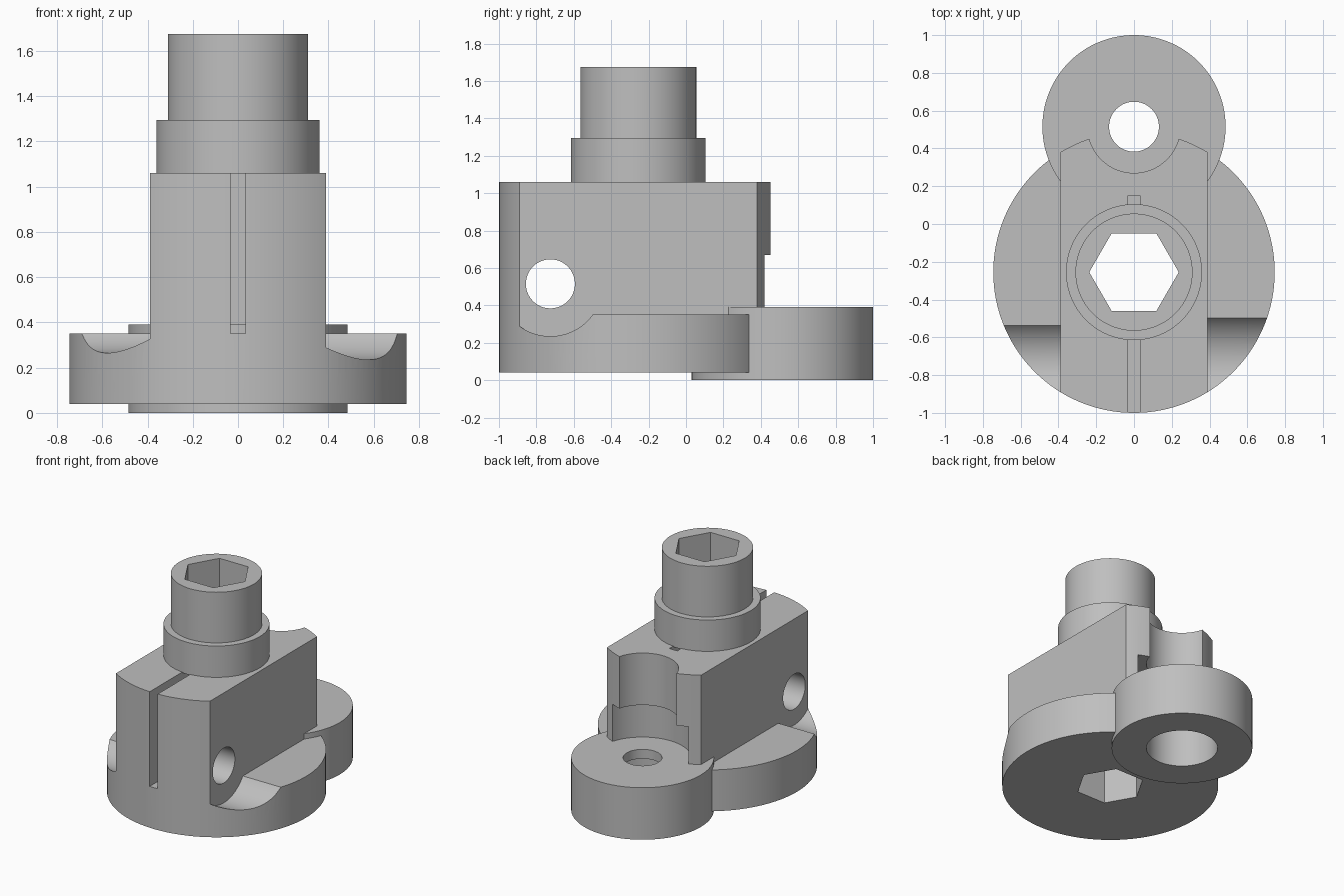
import bpy, bmesh
from math import cos, sin, pi, asin

if "Cube" in bpy.data.objects:
    bpy.data.objects.remove(bpy.data.objects["Cube"])

# One plain grey for the whole machined part
grey = bpy.data.materials.new("machined grey")
grey.use_nodes = True
colour = (0.52, 0.52, 0.52, 1)
grey.diffuse_color = colour
grey.node_tree.nodes["Principled BSDF"].inputs["Base Color"].default_value = colour


def arc(u, v, r, start=0, end=2 * pi, n=96):
    """Points on a circle; a full turn leaves out the repeated end."""
    full = abs(end - start - 2 * pi) < 1e-6
    last = n if full else n + 1
    return [(u + r * cos(start + (end - start) * i / n),
             v + r * sin(start + (end - start) * i / n)) for i in range(last)]


def prism(name, points, low, high, axis="z"):
    """Extrude a closed profile along z (profile x, y) or x (profile y, z)."""
    place = (lambda p, h: (p[0], p[1], h)) if axis == "z" else (lambda p, h: (h, p[0], p[1]))
    bm = bmesh.new()
    a = [bm.verts.new(place(p, low)) for p in points]
    b = [bm.verts.new(place(p, high)) for p in points]
    bm.faces.new(a[::-1])
    bm.faces.new(b)
    for i in range(len(a)):
        j = (i + 1) % len(a)
        bm.faces.new((a[i], a[j], b[j], b[i]))
    bmesh.ops.recalc_face_normals(bm, faces=bm.faces)
    mesh = bpy.data.meshes.new(name)
    bm.to_mesh(mesh)
    bm.free()
    mesh.materials.append(grey)
    obj = bpy.data.objects.new(name, mesh)
    bpy.context.collection.objects.link(obj)
    return obj


def combine(target, tool, operation):
    """Apply a boolean and discard the tool."""
    mod = target.modifiers.new(tool.name, "BOOLEAN")
    mod.operation, mod.solver, mod.object = operation, "EXACT", tool
    bpy.context.view_layer.objects.active = target
    bpy.ops.object.modifier_apply(modifier=mod.name)
    bpy.data.objects.remove(tool)


def cut(tool):
    combine(body, tool, "DIFFERENCE")


def add(tool):
    combine(body, tool, "UNION")


main_y, lug_y = -0.255, 0.515      # axes of the main disc and rear lug
bolt_y, bolt_z = -0.725, 0.515     # axis of the cross bolt
disc_top, half_width = 0.35, 0.39

# Main disc and clamp block share one round outline
body = prism("clamp_body", arc(0, main_y, 0.745, n=128), 0.04, 1.06)

# Cut both sides down to the disc, with a scooped bolt seat on each
for side, radius in ((1, 0.28), (-1, 0.25)):
    a = asin((bolt_z - disc_top) / radius)
    profile = arc(bolt_y, bolt_z, radius, pi + a, 2 * pi - a, 40)
    profile += [(1, disc_top), (1, 1.3), (-1.3, 1.3), (-1.3, disc_top)]
    ends = sorted((side * half_width, side))
    cut(prism("side_cutter", profile, ends[0], ends[1], "x"))

# Clamping slot
cut(prism("slot_cutter", [(-0.033, -1.2), (0.033, -1.2), (0.033, 0.15), (-0.033, 0.15)],
          disc_top, 1.2))

# Stepped clearance bore in the back of the block
cut(prism("upper_bore_cutter", arc(0, lug_y, 0.245), 0.5, 1.2))
cut(prism("lower_bore_cutter", arc(0, lug_y, 0.33), 0.32, 0.67))

# Stepped collar and rear lug
add(prism("collar", arc(0, main_y, 0.36), 1.055, 1.295))
add(prism("neck", arc(0, main_y, 0.31), 1.2, 1.675))
add(prism("rear_lug", arc(0, lug_y, 0.485, n=128), 0, 0.39))

# Hexagonal socket, counterbored lug hole and cross bolt hole
cut(prism("hex_cutter", arc(0, main_y, 0.237, n=6), -0.2, 1.9))
cut(prism("lug_hole_cutter", arc(0, lug_y, 0.132), -0.2, 0.6))
cut(prism("counterbore_cutter", arc(0, lug_y, 0.245), -0.2, 0.32))
cut(prism("bolt_hole_cutter", arc(bolt_y, bolt_z, 0.131), -1, 1, "x"))

# Smooth round walls, crisp machined edges
bpy.ops.object.select_all(action="DESELECT")
body.select_set(True)
bpy.context.view_layer.objects.active = body
bpy.ops.object.shade_smooth_by_angle(angle=pi / 6)
